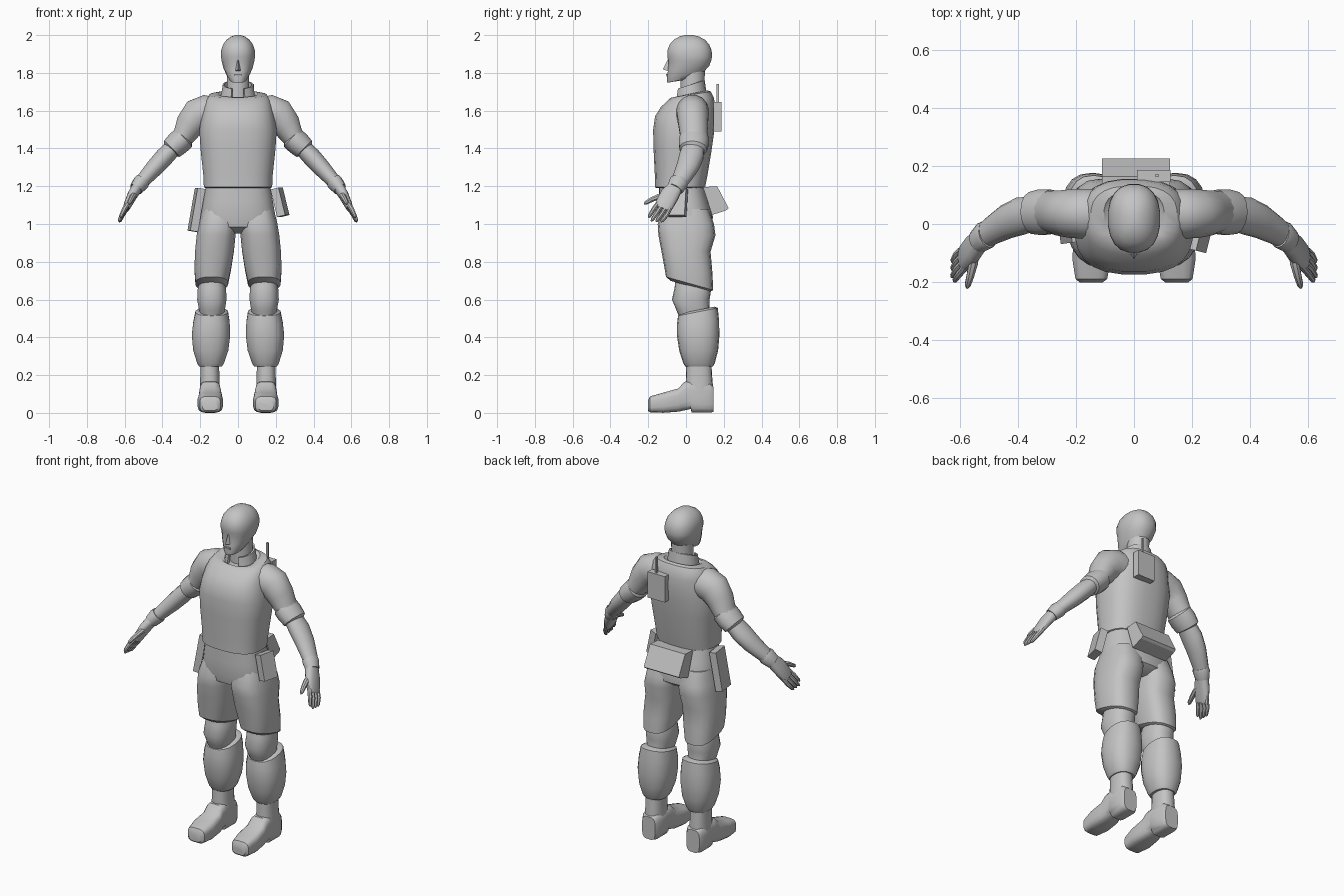
import bpy, bmesh, math
from mathutils import Vector, Euler

grey = bpy.data.materials.new("plain grey")
grey.diffuse_color = (0.55, 0.55, 0.55, 1)


def finish(name, bm, mirror=False, smooth=True, angle=38):
    bmesh.ops.recalc_face_normals(bm, faces=bm.faces)
    me = bpy.data.meshes.new(name)
    bm.to_mesh(me)
    bm.free()
    me.materials.append(grey)
    ob = bpy.data.objects.new(name, me)
    bpy.context.collection.objects.link(ob)
    bpy.ops.object.select_all(action='DESELECT')
    ob.select_set(True)
    bpy.context.view_layer.objects.active = ob
    if smooth:
        bpy.ops.object.shade_smooth_by_angle(angle=math.radians(angle))
    if mirror:
        ob.modifiers.new("mirror", 'MIRROR')
    return ob


def unit(n, p):
    """Points of a rounded-square outline; p = 2 is a circle."""
    out = []
    for i in range(n):
        a = 2 * math.pi * (i + 0.5) / n
        c, s = math.cos(a), math.sin(a)
        out.append((math.copysign(abs(c) ** (2 / p), c), math.copysign(abs(s) ** (2 / p), s)))
    return out


def loft(name, rings, **kw):
    bm = bmesh.new()
    vs = [[bm.verts.new(p) for p in r] for r in rings]
    n = len(vs[0])
    for a, b in zip(vs, vs[1:]):
        for i in range(n):
            bm.faces.new((a[i], a[(i + 1) % n], b[(i + 1) % n], b[i]))
    bm.faces.new(vs[0])
    bm.faces.new(vs[-1])
    return finish(name, bm, **kw)


def stack(name, rows, n=18, p=2.4, **kw):
    """Horizontal rings: z, x0, x1, y0, y1, slope of z along y."""
    rings = []
    for z, x0, x1, y0, y1, sl in rows:
        rx, ry = (x1 - x0) / 2, (y1 - y0) / 2
        rings.append([((x0 + x1) / 2 + rx * c, (y0 + y1) / 2 + ry * s, z + sl * ry * s)
                      for c, s in unit(n, p)])
    return loft(name, rings, **kw)


def tube(name, pts, side, n=14, p=2.0, **kw):
    """Rings square to a path: x, y, z, radius along side, other radius."""
    c = [Vector(q[:3]) for q in pts]
    rings = []
    for i, q in enumerate(pts):
        t = (c[min(i + 1, len(c) - 1)] - c[max(i - 1, 0)]).normalized()
        a = Vector(side)
        a = (a - t * a.dot(t)).normalized()
        b = t.cross(a)
        rings.append([c[i] + a * q[3] * u + b * q[4] * v for u, v in unit(n, p)])
    return loft(name, rings, mirror=True, **kw)


def box(name, loc, size, rot=(0, 0, 0)):
    bm = bmesh.new()
    bmesh.ops.create_cube(bm, size=1)
    m = Euler([math.radians(r) for r in rot]).to_matrix()
    for v in bm.verts:
        v.co = m @ Vector([v.co[k] * size[k] for k in range(3)]) + Vector(loc)
    return finish(name, bm, smooth=False)


def sym(rows):
    return [(z, -w, w, y0, y1, s) for z, w, y0, y1, s in rows]


# vest over the chest
stack("vest", sym([
    (1.19, .172, -.155, .095, 0), (1.195, .182, -.165, .102, 0), (1.26, .185, -.166, .115, 0),
    (1.40, .20, -.173, .138, 0), (1.50, .206, -.175, .152, 0), (1.57, .193, -.165, .157, 0),
    (1.625, .182, -.135, .155, .05), (1.66, .172, -.105, .147, .1), (1.685, .15, -.08, .132, .15),
    (1.69, .105, -.062, .115, .2), (1.68, .09, -.05, .105, .2)]), n=24, p=2.6)

# neck and head
stack("neck", sym([(1.64, .068, -.03, .098, .2), (1.72, .06, -.03, .098, .2),
                   (1.80, .06, -.03, .10, .2)]), p=2)
stack("head", sym([
    (1.762, .03, -.088, .07, .15), (1.768, .046, -.100, .09, .22), (1.79, .06, -.102, .102, .22),
    (1.825, .077, -.097, .125, .12), (1.865, .088, -.093, .136, .04), (1.885, .091, -.10, .139, 0),
    (1.92, .09, -.099, .137, 0), (1.95, .08, -.088, .124, 0), (1.975, .062, -.066, .102, 0),
    (1.992, .038, -.036, .07, 0), (2.0, .014, -.005, .036, 0)]), n=20, p=2.35)
bm = bmesh.new()
v = [bm.verts.new(q) for q in ((0, -.094, 1.875), (-.02, -.085, 1.808), (.02, -.085, 1.808),
                               (0, -.123, 1.818))]
for f in ((0, 1, 3), (0, 3, 2), (1, 2, 3), (0, 2, 1)):
    bm.faces.new([v[i] for i in f])
finish("nose", bm, angle=70)
box("lips", (0, -.099, 1.788), (.036, .012, .012), (10, 0, 0))

# collar, open at the front
bm = bmesh.new()
prev = None
for i in range(17):
    a = math.radians(-90 + 24 + i * 312 / 16)
    c, s = math.cos(a), math.sin(a)
    ring = [bm.verts.new(((.088 + o) * c, .025 + (.08 + o) * s, z + k * s))
            for o, z, k in ((.004, 1.672, .018), (-.006, 1.738, .023), (-.016, 1.738, .023), (-.012, 1.672, .018))]
    if prev:
        for j in range(4):
            bm.faces.new((prev[j], prev[(j + 1) % 4], ring[(j + 1) % 4], ring[j]))
    else:
        bm.faces.new(ring)
    prev = ring
bm.faces.new(prev)
finish("collar", bm)

# sleeves, rolled cuffs, forearms
Y = (0, 1, 0)
tube("sleeve", [(.10, .035, 1.595, .085, .075), (.165, .035, 1.59, .088, .096),
                (.215, .036, 1.575, .085, .092), (.255, .038, 1.525, .079, .078),
                (.285, .042, 1.47, .074, .062), (.32, .042, 1.425, .07, .055)], Y, n=16)
tube("cuff", [(.278, .042, 1.465, .062, .05), (.287, .042, 1.456, .078, .064),
              (.318, .041, 1.428, .081, .065), (.352, .038, 1.397, .074, .059),
              (.358, .037, 1.39, .055, .045)], Y)
tube("forearm", [(.335, .04, 1.412, .058, .046), (.39, .028, 1.355, .066, .05),
                 (.44, .008, 1.30, .06, .047), (.49, -.022, 1.245, .05, .04),
                 (.535, -.052, 1.195, .04, .034)], Y)

# gloves with fingers and thumb
W = Vector((-.15, -.85, .45)).normalized()
tube("glove_wrist", [(.505, -.035, 1.228, .049, .042), (.515, -.04, 1.217, .052, .044),
                     (.54, -.06, 1.185, .044, .036)], W)
tube("palm", [(.53, -.052, 1.20, .038, .030), (.558, -.085, 1.155, .05, .027),
              (.585, -.115, 1.10, .048, .021), (.593, -.125, 1.08, .040, .016)], W, p=2.5)
for i in range(4):
    k = (i - 1.5) * .023
    r = Vector((.582, -.112, 1.103)) + W * k
    long = 1 - .09 * abs(i - 2)
    m = r + Vector((.03, -.03, -.048)) * long + W * k * .1
    e = r + Vector((.05, -.062, -.093)) * long
    tube("finger_%d" % (i + 1), [(*r, .012, .014), (*m, .012, .013),
                                 (*(m.lerp(e, .8)), .010, .010), (*e, .004, .004)], W, n=8)
tube("thumb", [(.55, -.09, 1.155, .018, .018), (.555, -.135, 1.148, .017, .016),
               (.566, -.18, 1.13, .014, .014), (.575, -.212, 1.112, .011, .011),
               (.577, -.222, 1.106, .004, .004)], (1, 0, 0), n=8)

# hips and trousers
stack("hips", sym([(1.20, .172, -.143, .096, 0), (1.12, .186, -.145, .118, 0),
                   (1.04, .2, -.146, .142, 0), (.985, .2, -.135, .14, 0),
                   (.95, .12, -.07, .09, 0)]), n=22, p=2.6)
stack("trouser_thigh", [
    (1.08, .005, .19, -.12, .12, 0), (1.0, .004, .21, -.15, .148, 0), (.94, .012, .22, -.146, .156, 0),
    (.86, .02, .228, -.132, .13, -.05), (.76, .036, .232, -.116, .14, -.15),
    (.685, .052, .226, -.106, .144, -.28), (.67, .072, .205, -.08, .125, -.28)],
    p=2.6, mirror=True)
stack("knee", [(.70, .075, .205, -.055, .12, -.1), (.655, .062, .214, -.06, .132, -.1),
               (.60, .06, .217, -.074, .125, 0), (.55, .068, .208, -.05, .125, .1),
               (.51, .08, .2, -.03, .13, .2)], mirror=True)
stack("trouser_calf", [
    (.545, .07, .21, -.025, .15, .2), (.535, .052, .226, -.042, .168, .2), (.48, .043, .238, -.048, .175, .1),
    (.41, .04, .246, -.048, .177, 0), (.33, .05, .238, -.036, .17, 0),
    (.262, .074, .217, -.014, .152, 0), (.245, .085, .206, -.003, .142, 0)], mirror=True)

# boots: upright shaft and a foot with a heel notch
stack("boot_shaft", [(.08, .093, .204, -.005, .143, 0), (.15, .096, .202, -.002, .142, 0),
                     (.20, .098, .2, .0, .138, 0), (.27, .1, .2, .002, .134, 0)], mirror=True)
foot = []
for y, x0, x1, z0, z1 in ((-.202, .108, .188, .012, .065), (-.19, .092, .203, .002, .088),
                          (-.12, .080, .214, 0, .108), (-.04, .084, .208, .006, .13),
                          (-.01, .09, .205, .012, .165), (.025, .092, .204, .02, .17),
                          (.03, .092, .204, 0, .17), (.125, .092, .204, 0, .16),
                          (.146, .104, .192, .004, .14)):
    foot.append([((x0 + x1) / 2 + c * (x1 - x0) / 2, y, (z0 + z1) / 2 + s * (z1 - z0) / 2)
                 for c, s in unit(16, 3.6)])
loft("boot_foot", foot, mirror=True)

# belt pouches
box("hip_pouch_long", (-.22, -.012, 1.075), (.042, .105, .23), (0, 10, 8))
box("hip_pouch_short", (.222, -.045, 1.115), (.045, .095, .15), (0, -14, -14))
bm = bmesh.new()
prof = ((.09, 1.195), (.165, 1.20), (.226, 1.083), (.212, 1.072), (.138, 1.048))
ends = [[bm.verts.new((x, y, z)) for y, z in prof] for x in (-.11, .125)]
for i in range(5):
    j = (i + 1) % 5
    bm.faces.new((ends[0][i], ends[0][j], ends[1][j], ends[1][i]))
bm.faces.new(ends[0])
bm.faces.new(ends[1])
finish("back_pouch", bm, smooth=False)

# radio on the back
box("radio", (.068, .166, 1.567), (.115, .042, .156))
box("radio_antenna", (.08, .168, 1.69), (.011, .011, .10))
